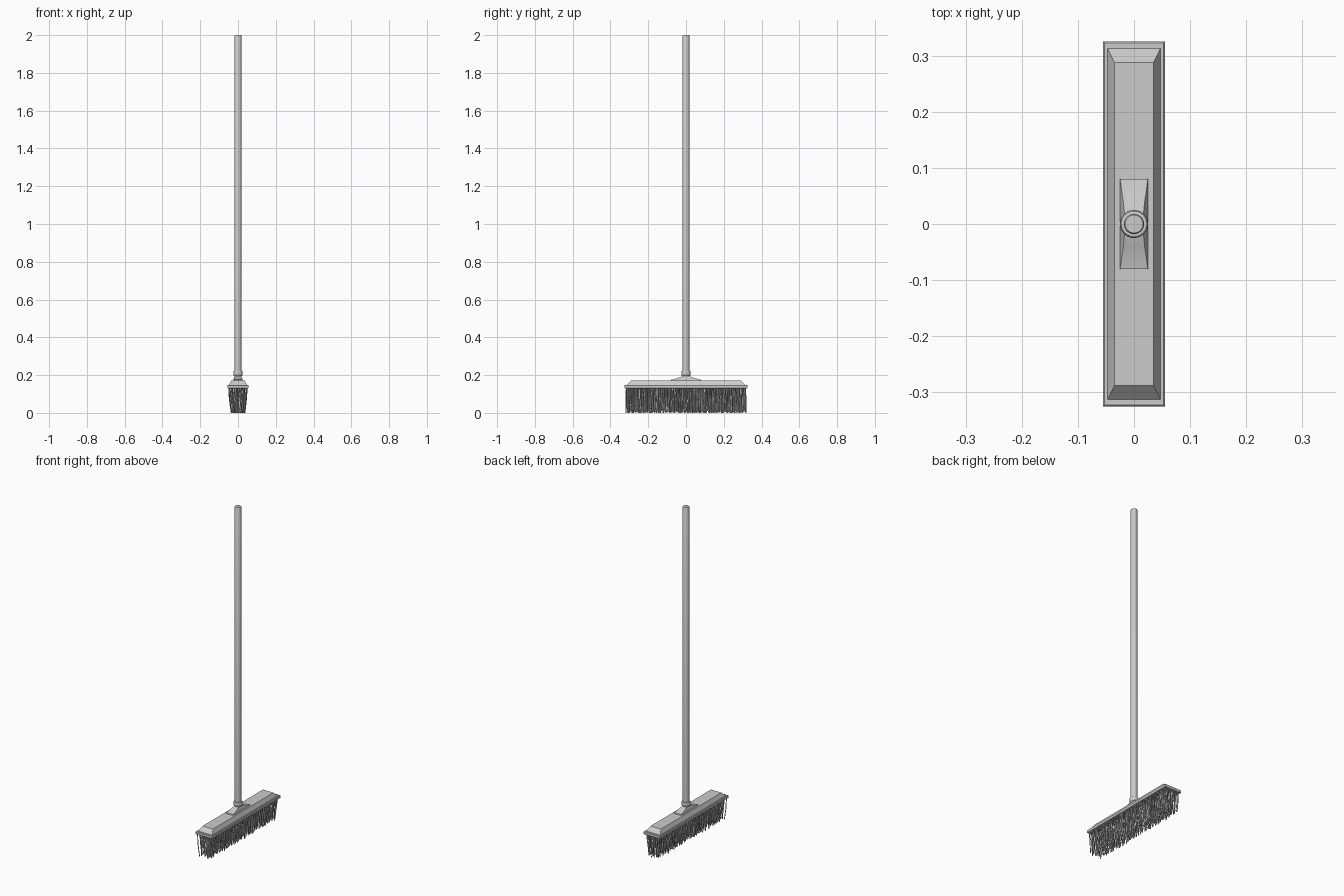
import bpy, bmesh, math, random
from mathutils import Vector

if "Cube" in bpy.data.objects:
    bpy.data.objects.remove(bpy.data.objects["Cube"])

random.seed(4)


def make_object(name, bm, smooth=False):
    bmesh.ops.recalc_face_normals(bm, faces=bm.faces)
    mesh = bpy.data.meshes.new(name)
    bm.to_mesh(mesh)
    bm.free()
    ob = bpy.data.objects.new(name, mesh)
    bpy.context.collection.objects.link(ob)
    if smooth:
        bpy.ops.object.select_all(action='DESELECT')
        ob.select_set(True)
        bpy.context.view_layer.objects.active = ob
        bpy.ops.object.shade_smooth_by_angle(angle=math.radians(35))
    return ob


def loft(bm, rings):
    """Skin a list of equal-length point rings and cap both ends."""
    loops = [[bm.verts.new(p) for p in ring] for ring in rings]
    n = len(loops[0])
    for a, b in zip(loops, loops[1:]):
        for i in range(n):
            j = (i + 1) % n
            bm.faces.new((a[i], a[j], b[j], b[i]))
    bm.faces.new(loops[0][::-1])
    bm.faces.new(loops[-1])


def circle(r, z, n, cx=0, cy=0):
    return [(cx + r * math.cos(math.tau * i / n),
             cy + r * math.sin(math.tau * i / n), z) for i in range(n)]


def rect(x, y, z):
    return [(-x, -y, z), (x, -y, z), (x, y, z), (-x, y, z)]


def lathe(name, profile, n=24):
    bm = bmesh.new()
    loft(bm, [circle(r, z, n) for r, z in profile])
    return make_object(name, bm, True)


# Stepped, chamfered head block
bm = bmesh.new()
loft(bm, [rect(0.053, 0.323, 0.13), rect(0.055, 0.325, 0.132),
          rect(0.055, 0.325, 0.146), rect(0.053, 0.323, 0.148),
          rect(0.047, 0.313, 0.148), rect(0.035, 0.288, 0.172)])
make_object("broom_head", bm)

# Saddle mount: trapezoid sections running along y, pinched at the middle
sections = [(0.08, 0.176, 0.0245), (0.06, 0.180, 0.022), (0.04, 0.186, 0.019),
            (0.02, 0.194, 0.017), (0.0, 0.196, 0.017)]
sections = [(-y, h, w) for y, h, w in sections] + sections[-2::-1]
bm = bmesh.new()
loft(bm, [[(-0.025, y, 0.168), (0.025, y, 0.168), (0.025, y, 0.174),
           (w, y, h), (-w, y, h), (-0.025, y, 0.174)] for y, h, w in sections])
make_object("handle_mount", bm, True)

# Collar and pole
lathe("collar", [(0.018, 0.175), (0.018, 0.194), (0.022, 0.197), (0.025, 0.202),
                 (0.025, 0.217), (0.023, 0.221), (0.018, 0.222)])
lathe("pole", [(0.018, 0.2), (0.018, 1.996), (0.016, 2.0)])

# Bristles: jittered grid of thin bent strands drawing in toward the floor
bm = bmesh.new()
rows, cols = 8, 60
for i in range(rows):
    for j in range(cols):
        x = -0.047 + 0.094 * i / (rows - 1) + random.uniform(-0.003, 0.003)
        y = -0.313 + 0.626 * j / (cols - 1) + random.uniform(-0.004, 0.004)
        top = Vector((x, y))
        end = Vector((x * 0.66 + random.uniform(-0.006, 0.006),
                      max(-0.318, min(0.318, y + random.uniform(-0.01, 0.01)))))
        tip = random.uniform(0.0, 0.012) if (i * cols + j) % 9 else 0.0
        rings = []
        for t in (0, 0.5, 1):
            p = top.lerp(end, t)
            if t == 0.5:
                p += Vector((random.uniform(-0.003, 0.003), random.uniform(-0.003, 0.003)))
            rings.append(circle(0.0026, 0.135 + (tip - 0.135) * t, 5, p.x, p.y))
        loft(bm, rings)
make_object("bristles", bm)
